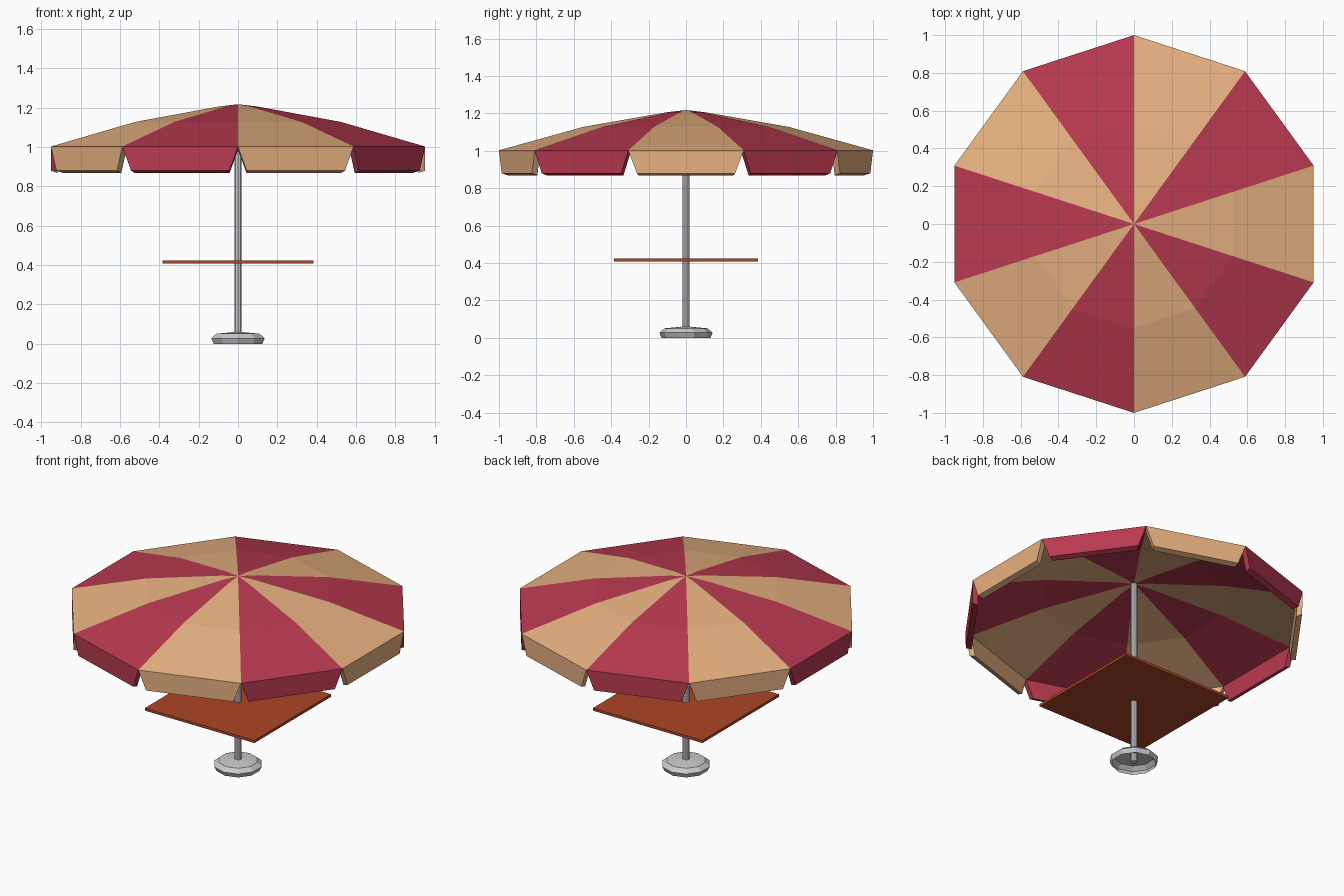
import bpy, bmesh, math
from mathutils import Vector

if "Cube" in bpy.data.objects:
    bpy.data.objects.remove(bpy.data.objects["Cube"])

N = 10

def material(name, rgb):
    m = bpy.data.materials.new(name)
    m.diffuse_color = (*rgb, 1)
    m.use_nodes = True
    m.node_tree.nodes["Principled BSDF"].inputs["Base Color"].default_value = m.diffuse_color
    return m

TAN = material("tan_cloth", (0.80, 0.44, 0.22))
RED = material("red_cloth", (0.48, 0.042, 0.08))
WOOD = material("orange_wood", (0.42, 0.06, 0.02))

def finish(bm, name, mats=()):
    bmesh.ops.remove_doubles(bm, verts=bm.verts, dist=1e-5)
    bmesh.ops.recalc_face_normals(bm, faces=bm.faces)
    me = bpy.data.meshes.new(name)
    bm.to_mesh(me)
    bm.free()
    for m in mats:
        me.materials.append(m)
    ob = bpy.data.objects.new(name, me)
    bpy.context.collection.objects.link(ob)
    return ob

def polar(r, k, z):
    a = math.radians(90 + 360 / N * k)
    return Vector((r * math.cos(a), r * math.sin(a), z))

def lathe(name, profile):
    bm = bmesh.new()
    for k in range(N):
        for (r0, z0), (r1, z1) in zip(profile, profile[1:]):
            pts = [polar(r0, k, z0), polar(r0, k + 1, z0), polar(r1, k + 1, z1), polar(r1, k, z1)]
            if r0 == 0:
                pts.pop(0)
            elif r1 == 0:
                pts.pop()
            bm.faces.new([bm.verts.new(p) for p in pts])
    return finish(bm, name)

# Canopy: ten striped panels, each with a hanging flap, outer and inner cloth
OUTER = [(0, 1.218), (0.10, 1.207), (0.55, 1.128), (1.0, 1.003)]
INNER = [(0, 1.193), (0.10, 1.182), (0.545, 1.103), (0.965, 0.985)]
bm = bmesh.new()
for k in range(N):
    def face(*pts):
        f = bm.faces.new([bm.verts.new(p) for p in pts])
        f.material_index = (k + 1) % 2

    def flap(profile_end, z, inset):
        a, b = polar(*[profile_end[0], k, z]), polar(profile_end[0], k + 1, z)
        return a.lerp(b, inset), b.lerp(a, inset)

    for prof in (OUTER, INNER):
        for (r0, z0), (r1, z1) in zip(prof, prof[1:]):
            pts = [polar(r0, k, z0), polar(r1, k, z1), polar(r1, k + 1, z1), polar(r0, k + 1, z0)]
            face(*(pts[:3] if r0 == 0 else pts))
    ot, it = flap(OUTER[-1], OUTER[-1][1], 0), flap(INNER[-1], INNER[-1][1], 0)
    ob, ib = flap(OUTER[-1], 0.88, 0.075), flap(INNER[-1], 0.869, 0.075)
    face(ot[0], ob[0], ob[1], ot[1])
    face(it[0], it[1], ib[1], ib[0])
    face(ob[0], ib[0], ib[1], ob[1])
    for s in (0, 1):
        face(ot[s], it[s], ib[s], ob[s])
finish(bm, "canopy", (TAN, RED))

# Square table top
bm = bmesh.new()
bmesh.ops.create_cube(bm, size=1)
for v in bm.verts:
    v.co = (v.co.x * 0.77, v.co.y * 0.77, v.co.z * 0.016 + 0.416)
finish(bm, "table_top", (WOOD,))

# Pole and hollow foot
lathe("pole", [(0, 0.01), (0.02, 0.01), (0.02, 1.19), (0, 1.19)])
lathe("base", [(0.13, 0), (0.143, 0.028), (0.115, 0.051), (0, 0.062)])
